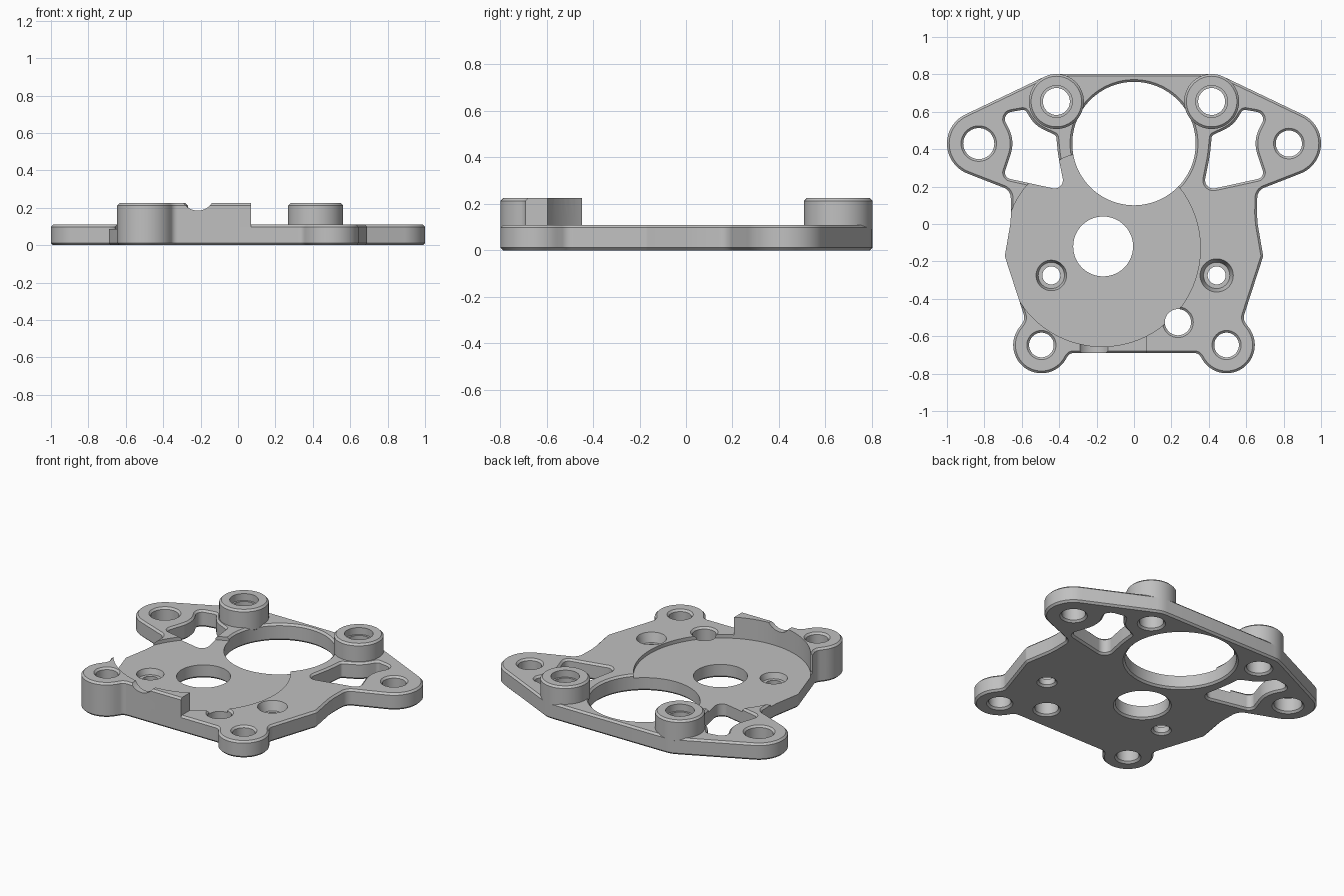
import bpy, bmesh
from math import atan2, asin, sin, cos, pi, tau, hypot, radians

cube = bpy.data.objects.get("Cube")
if cube:
    bpy.data.objects.remove(cube, do_unlink=True)

grey = bpy.data.materials.new("cast grey")
grey.use_nodes = True
grey.diffuse_color = (0.53, 0.53, 0.53, 1)
grey.node_tree.nodes["Principled BSDF"].inputs["Base Color"].default_value = (0.53, 0.53, 0.53, 1)

THICK, TALL, FLOOR, CHAMFER = 0.11, 0.225, 0.087, 0.012


def ring(x, y, r, n=64):
    return [(x + r * cos(tau * i / n), y + r * sin(tau * i / n)) for i in range(n)]


def belt(discs):
    """Closed outline wrapped around discs (x, y, r); negative r is a hollow curve."""
    heads = []
    for (x1, y1, r1), (x2, y2, r2) in zip(discs, discs[1:] + discs[:1]):
        dx, dy = x2 - x1, y2 - y1
        s = max(-1, min(1, (r2 - r1) / hypot(dx, dy)))
        heads.append(atan2(dy, dx) - asin(s))
    points = []
    for i, (x, y, r) in enumerate(discs):
        turn = (heads[i] - heads[i - 1] + pi) % tau - pi
        if r > 0 and turn < -0.3:
            turn += tau
        if turn * r < 0:  # discs the belt does not touch
            continue
        steps = max(1, int(abs(turn) / 0.12))
        for k in range(steps + 1):
            a = heads[i - 1] + turn * k / steps
            points.append((x + r * sin(a), y - r * cos(a)))
    # drop near-duplicate points
    return [p for i, p in enumerate(points)
            if hypot(p[0] - points[i - 1][0], p[1] - points[i - 1][1]) > 0.0015]


def finish(obj, mesh, name):
    bm = bmesh.new()
    bm.from_mesh(mesh)
    bmesh.ops.remove_doubles(bm, verts=bm.verts, dist=1e-5)
    bmesh.ops.recalc_face_normals(bm, faces=bm.faces)
    bm.to_mesh(mesh)
    bm.free()
    mesh.materials.clear()
    mesh.materials.append(grey)
    new = bpy.data.objects.new(name, mesh)
    bpy.context.collection.objects.link(new)
    bpy.data.objects.remove(obj, do_unlink=True)
    return new


def evaluated(obj):
    deps = bpy.context.evaluated_depsgraph_get()
    return bpy.data.meshes.new_from_object(obj.evaluated_get(deps))


def slab(name, loops, z0, z1):
    """Solid from an outline and its holes, chamfered on every rim."""
    curve = bpy.data.curves.new(name + " profile", "CURVE")
    curve.dimensions, curve.fill_mode = "2D", "BOTH"
    curve.extrude = (z1 - z0) / 2 - CHAMFER
    curve.bevel_depth, curve.bevel_resolution, curve.offset = CHAMFER, 0, -CHAMFER
    for loop in loops:
        spline = curve.splines.new("POLY")
        spline.points.add(len(loop) - 1)
        for point, (x, y) in zip(spline.points, loop):
            point.co = (x, y, 0, 1)
        spline.use_cyclic_u = True
    obj = bpy.data.objects.new(name + " profile", curve)
    bpy.context.collection.objects.link(obj)
    bpy.context.view_layer.update()
    mesh = evaluated(obj)
    for v in mesh.vertices:
        v.co.z += (z0 + z1) / 2
    return finish(obj, mesh, name)


def cutter_object(bm):
    mesh = bpy.data.meshes.new("cutter")
    bm.to_mesh(mesh)
    bm.free()
    obj = bpy.data.objects.new("cutter", mesh)
    bpy.context.collection.objects.link(obj)
    return obj


def cylinder(x, y, z0, z1, r, r_top=None):
    bm = bmesh.new()
    bmesh.ops.create_cone(bm, cap_ends=True, segments=96, radius1=r,
                          radius2=r_top or r, depth=z1 - z0)
    bmesh.ops.translate(bm, verts=bm.verts, vec=(x, y, (z0 + z1) / 2))
    return cutter_object(bm)


def box(x0, x1, y0, y1, z0, z1):
    bm = bmesh.new()
    bmesh.ops.create_cube(bm, size=1)
    for v in bm.verts:
        v.co = [lo if c < 0 else hi for c, lo, hi in zip(v.co, (x0, y0, z0), (x1, y1, z1))]
    return cutter_object(bm)


def cut(obj, cutter, operation="DIFFERENCE"):
    name = obj.name
    obj.name = name + " old"
    mod = obj.modifiers.new("cut", "BOOLEAN")
    mod.operation, mod.object, mod.solver = operation, cutter, "EXACT"
    bpy.context.view_layer.update()
    mesh = evaluated(obj)
    bpy.data.objects.remove(cutter, do_unlink=True)
    return finish(obj, mesh, name)


def mirrored(loop):
    return [(-x, y) for x, y in reversed(loop)]


# Plate outline: front edge, foot lobe, waist, ear, rear boss
half = [(0.322, -0.73, -0.04), (0.495, -0.647, 0.151), (0.64, -0.5, -0.053),
        (0.66, -0.17, 0.03), (0.96, 0.05, -0.303), (0.717, 0.14, -0.058),
        (0.828, 0.43, 0.172), (0.415, 0.655, 0.147)]
outline = belt(half + [(-x, y, r) for x, y, r in reversed(half)])

# Lightening window between ear, boss and main bore
window = belt([(0.425, 0.235, 0.045), (0.655, 0.275, 0.035), (0.828, 0.43, -0.178),
               (0.65, 0.56, 0.04), (0.595, 0.585, 0.025), (0.415, 0.655, -0.165),
               (0.435, 0.46, 0.02), (0, 0.43, -0.41)])

holes = [window, mirrored(window),
         ring(0, 0.43, 0.33, 128), ring(-0.165, -0.12, 0.16, 96),
         ring(-0.83, 0.43, 0.083), ring(0.828, 0.43, 0.07), ring(0.235, -0.525, 0.07)]
for side in (-1, 1):
    holes += [ring(side * 0.495, -0.647, 0.066), ring(side * 0.415, 0.655, 0.072),
              ring(side * 0.442, -0.275, 0.048)]
plate = slab("base_plate", [outline] + holes, 0, THICK)

# Shallow round recess and screw counterbores
recess = (-0.17, -0.13)
plate = cut(plate, cylinder(*recess, FLOOR, 0.3, 0.525))
for side in (-1, 1):
    plate = cut(plate, cylinder(side * 0.442, -0.275, 0.05, 0.13, 0.07, 0.095))

# Rear bosses with stepped holes
parts = [plate]
for side, label in ((-1, "right"), (1, "left")):
    boss = slab(label + "_rear_boss", [ring(side * 0.415, 0.655, 0.147),
                                       ring(side * 0.415, 0.655, 0.072)], 0.08, TALL)
    boss = cut(boss, cylinder(side * 0.415, 0.655, 0.18, 0.24, 0.085))
    parts.append(boss)

# Raised front wall joined to the right foot, hollowed by the recess and notched
wall = slab("front_wall", [outline, ring(-0.495, -0.647, 0.066)], 0, TALL)
wall = cut(wall, box(-0.8, 0.07, -0.9, -0.447, 0.086, 0.4), "INTERSECT")
wall = cut(wall, cylinder(*recess, 0, 0.4, 0.525))
notch = cylinder(0, 0, -0.3, 0.3, 0.09)
notch.rotation_euler.x = pi / 2
notch.location = (-0.215, -0.65, 0.275)
wall = cut(wall, notch)
parts.append(wall)

bpy.ops.object.select_all(action="DESELECT")
for part in parts:
    part.select_set(True)
bpy.context.view_layer.objects.active = plate
bpy.ops.object.shade_smooth_by_angle(angle=radians(25))
